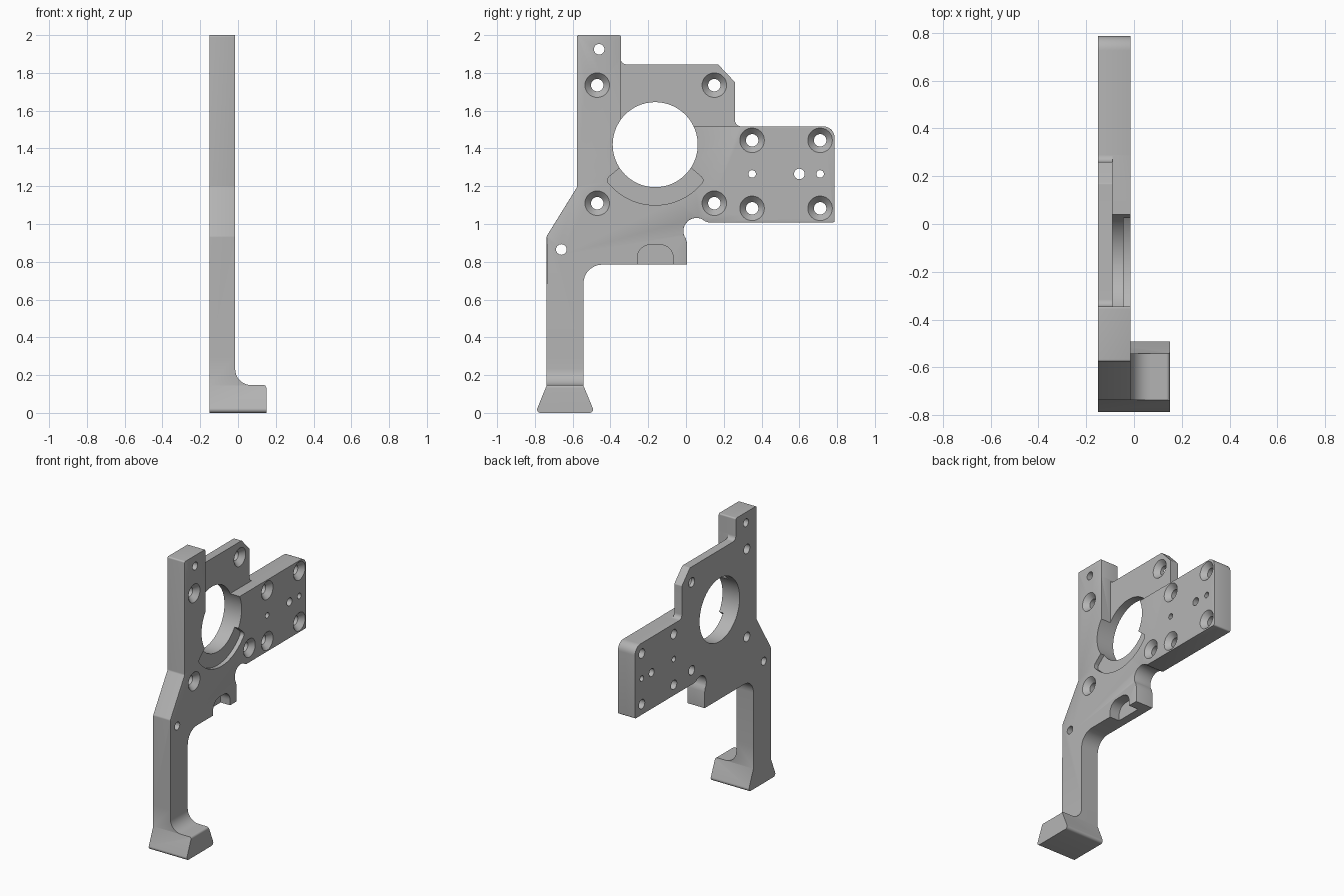
import bpy, bmesh, math
from mathutils import Vector

if "Cube" in bpy.data.objects:
    bpy.data.objects.remove(bpy.data.objects["Cube"])

BACK, FRONT, THIN, SEAM = -0.15, -0.015, -0.09, 0.3

grey = bpy.data.materials.new("machined grey")
grey.diffuse_color = (0.46, 0.46, 0.46, 1)
grey.use_nodes = True
grey.node_tree.nodes["Principled BSDF"].inputs["Base Color"].default_value = grey.diffuse_color


def rounded(points, steps=8):
    """Replace each (a, b, radius) corner with an arc."""
    out = []
    for i, p in enumerate(points):
        c = Vector(p[:2])
        if len(p) < 3:
            out.append(c)
            continue
        u = (Vector(points[i - 1][:2]) - c).normalized()
        v = (Vector(points[(i + 1) % len(points)][:2]) - c).normalized()
        half, r = u.angle(v) / 2, p[2]
        centre = c + (u + v).normalized() * r / math.sin(half)
        s = c + u * r / math.tan(half) - centre
        e = c + v * r / math.tan(half) - centre
        total = s.angle(e)
        for k in range(steps + 1):
            t = k / steps
            out.append(centre + (s * math.sin((1 - t) * total) + e * math.sin(t * total)) / math.sin(total))
    return out


def arc(cy, cz, r, a0, a1, n):
    return [(cy + r * math.cos(math.radians(a0 + (a1 - a0) * i / n)),
             cz + r * math.sin(math.radians(a0 + (a1 - a0) * i / n))) for i in range(n + 1)]


def loft(name, rings, edge_rule=None):
    """Solid through matching rings of 3D points; edge_rule picks edges to soften."""
    bm = bmesh.new()
    vs = [[bm.verts.new(p) for p in ring] for ring in rings]
    n = len(vs[0])
    bm.faces.new(vs[0])
    bm.faces.new(vs[-1])
    for a, b in zip(vs, vs[1:]):
        for i in range(n):
            bm.faces.new((a[i], a[(i + 1) % n], b[(i + 1) % n], b[i]))
    bmesh.ops.recalc_face_normals(bm, faces=bm.faces)
    if edge_rule:
        bmesh.ops.bevel(bm, geom=[e for e in bm.edges if edge_rule(e)], offset=0.008,
                        segments=2, profile=0.5, affect='EDGES', clamp_overlap=True)
    me = bpy.data.meshes.new(name)
    bm.to_mesh(me)
    bm.free()
    me.materials.append(grey)
    ob = bpy.data.objects.new(name, me)
    bpy.context.collection.objects.link(ob)
    return ob


def prism(name, pts, d0, d1, axis='x', edge_rule=None):
    pts = rounded(pts)
    put = (lambda p, d: (d, p[0], p[1])) if axis == 'x' else (lambda p, d: (p[0], d, p[1]))
    return loft(name, [[put(p, d) for p in pts] for d in (d0, d1)], edge_rule)


def drill(y, z, profile, n=32):
    return loft("drill", [[(x, y + r * math.cos(2 * math.pi * i / n), z + r * math.sin(2 * math.pi * i / n))
                           for i in range(n)] for x, r in profile])


def combine(ob, cutter, op='DIFFERENCE'):
    cutter.hide_render = True
    m = ob.modifiers.new("cut", 'BOOLEAN')
    m.object, m.operation, m.solver = cutter, op, 'EXACT'
    bpy.context.view_layer.objects.active = ob
    bpy.ops.object.modifier_apply(modifier=m.name)
    bpy.data.objects.remove(cutter)


def finish(ob):
    """Open the hidden joint face and smooth the curved faces."""
    bm = bmesh.new()
    bm.from_mesh(ob.data)
    seam = [f for f in bm.faces if all(abs(v.co.z - SEAM) < 1e-4 for v in f.verts)]
    bmesh.ops.delete(bm, geom=seam, context='FACES')
    bm.to_mesh(ob.data)
    bm.free()
    bpy.ops.object.select_all(action='DESELECT')
    ob.select_set(True)
    bpy.context.view_layer.objects.active = ob
    bpy.ops.object.shade_smooth_by_angle(angle=math.radians(30))


# Plate with upright strip, side arm and leg
outline = [(-0.577, 2.0, 0.01), (-0.345, 2.0, 0.01), (-0.345, 1.845, 0.03), (0.17, 1.845, 0.01),
           (0.26, 1.75, 0.01), (0.26, 1.517, 0.03), (0.787, 1.517, 0.06), (0.787, 1.008, 0.01),
           (0.12, 1.008)] + arc(0.055, 0.963, 0.069, 48, 215, 16) + [
           (0.005, 0.9), (0.005, 0.785), (-0.543, 0.785, 0.1), (-0.543, SEAM),
           (-0.738, SEAM), (-0.738, 0.935, 0.02), (-0.577, 1.195, 0.02)]


def front_rim(e):
    mid = (e.verts[0].co + e.verts[1].co) / 2
    return all(abs(v.co.x - FRONT) < 1e-5 for v in e.verts) and (mid.z > 0.93 or mid.y > 0)


plate = prism("mounting_plate", outline, BACK, FRONT, edge_rule=front_rim)

# Thin upper web: step between strip and arm
combine(plate, prism("web_cut", [(-0.3445, 2.2), (-0.3445, 1.45), (-0.16, 1.45), (-0.1, 1.5175),
                                 (0.9, 1.5175), (0.9, 2.2)], THIN, 0.1))
# Crescent recess below the bore
combine(plate, prism("crescent_cut", [(-0.345, 1.303), (-0.428, 1.232, 0.025)]
                     + arc(-0.163, 1.42, 0.32, -139, -41, 28)
                     + [(0.102, 1.232, 0.025), (0.019, 1.303)], -0.045, 0.1))
# Arched pocket on the lower edge
combine(plate, prism("arch_cut", [(-0.258, 0.7), (-0.258, 0.89, 0.07), (-0.067, 0.89, 0.07),
                                  (-0.067, 0.7)], THIN, 0.1))
# Large bore
combine(plate, drill(-0.163, 1.42, [(-0.3, 0.225), (0.1, 0.225)], 80))
# Countersunk screw holes
for y, z, face in [(-0.47, 1.735, FRONT), (0.15, 1.735, THIN), (-0.47, 1.11, FRONT), (0.15, 1.11, FRONT),
                   (0.35, 1.443, FRONT), (0.71, 1.443, FRONT), (0.35, 1.083, FRONT), (0.71, 1.083, FRONT)]:
    combine(plate, drill(y, z, [(-0.3, 0.033), (face - 0.035, 0.033), (face, 0.065), (0.1, 0.065)]))
# Plain holes
for y, z, r in [(-0.46, 1.925, 0.028), (-0.66, 0.865, 0.028), (0.6, 1.265, 0.028),
                (0.35, 1.265, 0.02), (0.71, 1.265, 0.02)]:
    combine(plate, drill(y, z, [(-0.3, r), (0.1, r)], 24))
finish(plate)

# Flared foot, trimmed to its side profile with a fillet into the leg
foot = prism("foot", [(-0.738, SEAM), (-0.738, 0.145), (-0.797, 0, 0.018), (-0.483, 0, 0.018),
                      (-0.543, 0.145), (-0.543, SEAM)], BACK, 0.25)
combine(foot, prism("foot_profile", [(-0.3, -0.1), (-0.3, 0.5), (FRONT, 0.5), (FRONT, 0.147, 0.085),
                                     (0.15, 0.147, 0.015), (0.15, -0.1)], -1, 0, axis='y'), 'INTERSECT')
finish(foot)
